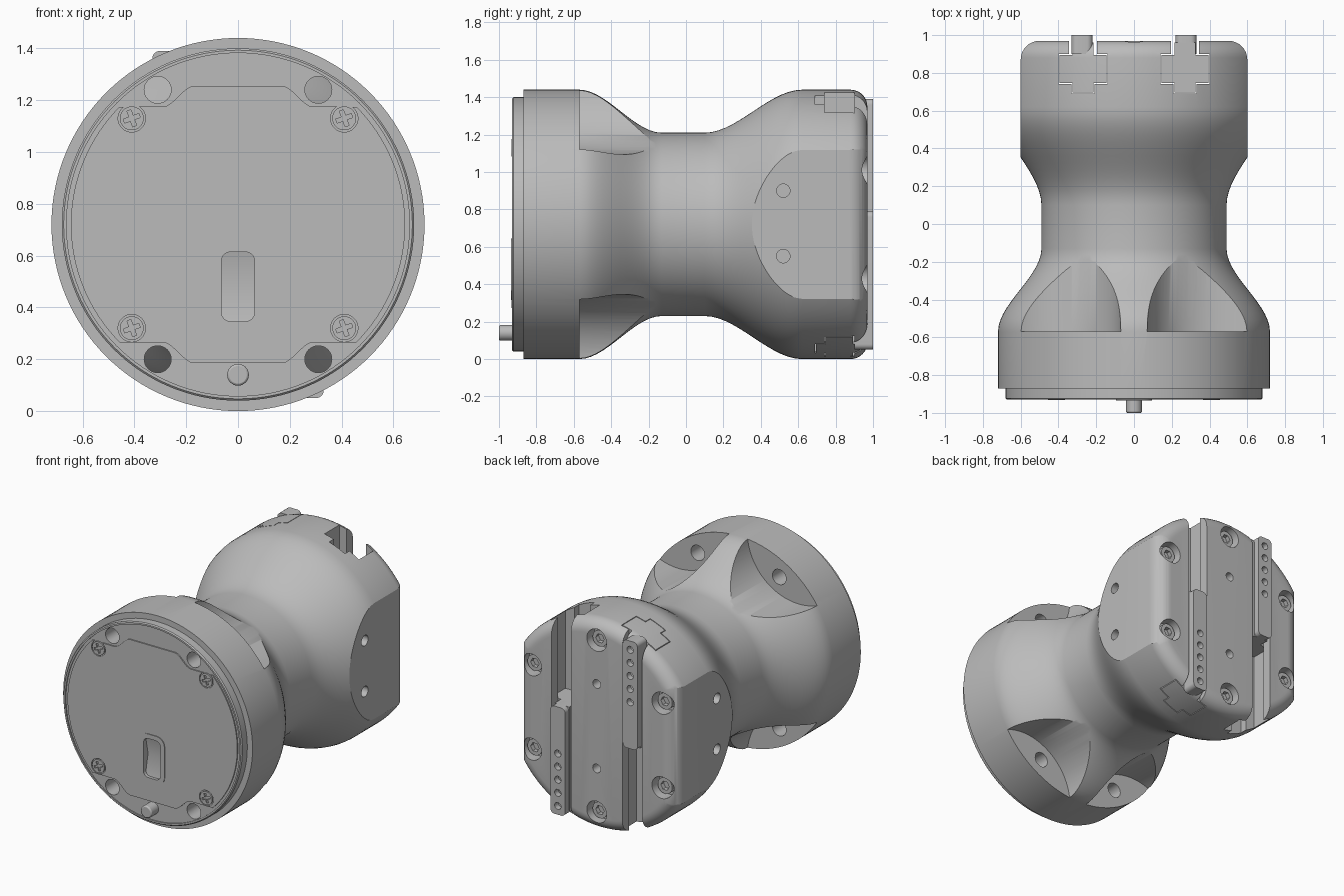
import bpy, bmesh, math
from mathutils import Matrix

cube = bpy.data.objects.get("Cube")
if cube:
    bpy.data.objects.remove(cube, do_unlink=True)

grey = bpy.data.materials.new("plain grey")
grey.use_nodes = True
COLOUR = (0.5, 0.5, 0.5, 1)
grey.diffuse_color = COLOUR
grey.node_tree.nodes["Principled BSDF"].inputs["Base Color"].default_value = COLOUR
MID = 0.72          # height of the main axis


def finish(name, bm):
    bmesh.ops.recalc_face_normals(bm, faces=bm.faces)
    mesh = bpy.data.meshes.new(name)
    bm.to_mesh(mesh)
    bm.free()
    mesh.materials.append(grey)
    ob = bpy.data.objects.new(name, mesh)
    bpy.context.collection.objects.link(ob)
    return ob


def prism(name, pts, axis, a, b):
    """Extrude a closed outline along one axis from a to b."""
    place = {"x": lambda p, t: (t, p[0], p[1]),
             "y": lambda p, t: (p[0], t, p[1]),
             "z": lambda p, t: (p[0], p[1], t)}[axis]
    bm = bmesh.new()
    low = [bm.verts.new(place(p, a)) for p in pts]
    top = [bm.verts.new(place(p, b)) for p in pts]
    bm.faces.new(low)
    bm.faces.new(top)
    for i in range(len(pts)):
        j = (i + 1) % len(pts)
        bm.faces.new((low[i], low[j], top[j], top[i]))
    return finish(name, bm)


def circle(x, z, r, n=32):
    return [(x + r * math.cos(i * math.tau / n), z + r * math.sin(i * math.tau / n))
            for i in range(n)]


def rod(name, x, z, r, a, b, n=32):
    return prism(name, circle(x, z, r, n), "y", a, b)


def rounded(x, z, w, h, r, n=6):
    """Rounded rectangle outline with half sizes w and h."""
    pts = []
    for k, (sx, sz) in enumerate([(1, 1), (-1, 1), (-1, -1), (1, -1)]):
        for i in range(n + 1):
            t = (k + i / n) * math.pi / 2
            pts.append((x + sx * (w - r) + r * math.cos(t),
                        z + sz * (h - r) + r * math.sin(t)))
    return pts


def lathe(name, profile, closed=False, n=128):
    """Turn (y, radius) points around the main axis."""
    bm = bmesh.new()
    rings = [[bm.verts.new((x, y, z)) for x, z in circle(0, MID, r, n)] for y, r in profile]
    pairs = list(zip(rings, rings[1:]))
    if closed:
        pairs.append((rings[-1], rings[0]))
    else:
        bm.faces.new(rings[0])
        bm.faces.new(rings[-1])
    for p, q in pairs:
        for i in range(n):
            j = (i + 1) % n
            bm.faces.new((p[i], p[j], q[j], q[i]))
    return finish(name, bm)


def boolean(ob, tools, op="DIFFERENCE"):
    for tool in tools:
        mod = ob.modifiers.new("cut", "BOOLEAN")
        mod.operation, mod.solver, mod.object = op, "EXACT", tool
    dg = bpy.context.evaluated_depsgraph_get()
    mesh = bpy.data.meshes.new_from_object(ob.evaluated_get(dg))
    ob.modifiers.clear()
    ob.data = mesh
    for tool in tools:
        bpy.data.objects.remove(tool, do_unlink=True)
    return ob


def mirrored(half):
    return half + [(-x, y) for x, y in reversed(half)]


def ease(t):
    return t * t * (3 - 2 * t)


CORNERS = [(sx, sz) for sx in (-1, 1) for sz in (-1, 1)]


# Body: flange, waist and rear bulge, with flattened sides
def body_shape(name):
    prof = [(-0.87, 0.72)]
    prof += [(-0.57 + 0.44 * i / 14, 0.72 - 0.23 * ease(i / 14)) for i in range(15)]
    prof += [(0.1 + 0.52 * i / 14, 0.49 + 0.23 * ease(i / 14)) for i in range(15)]
    arc = [(math.sin(i * math.pi / 16), math.cos(i * math.pi / 16)) for i in range(9)]
    prof += [(0.88 + 0.09 * s, 0.63 + 0.09 * c) for s, c in arc] + [(0.98, 0.62)]
    plan = [(0.8, -1.2), (0.8, 0), (0.6, 0)] + [(0.5 + 0.1 * c, 0.87 + 0.1 * s) for s, c in arc]
    return boolean(lathe(name, prof), [prism("plan", mirrored(plan), "z", -0.5, 2)], "INTERSECT")


body = body_shape("body")
cuts = []
for sx, sz in CORNERS:
    # scooped pockets behind the flange and their through holes
    cuts.append(rod("scoop", sx * 0.457, MID + sz * 0.764, 0.39, -0.57, 0.02, 96))
    cuts.append(rod("hole", sx * 0.31, MID + sz * 0.52, 0.052, -1, -0.5))
    # small holes in the flat sides
    side = circle(0.52, MID + 0.005 + sz * 0.175, 0.036, 24)
    cuts.append(prism("side_hole", side, "x", sx * 0.53, sx * 0.7))

# Rear slots with a T-shaped section
SLOT = [(0.06, 0.69), (0.06, 0.74), (0.13, 0.74), (0.13, 0.9), (0.075, 0.9), (0.075, 1.1)]
for sx in (-1, 1):
    outline = [(x + sx * 0.27, y) for x, y in mirrored(SLOT)]
    cuts.append(prism("slot", outline, "z", -0.2, 1.7))

# Rear screw recesses
REAR = [(0, 0.59), (0, -0.59)] + [(sx * 0.495, sz * 0.29) for sx, sz in CORNERS]
for x, z in REAR:
    cuts.append(rod("recess", x, MID + z, 0.075, 0.89, 1.1))
for sz in (-1, 1):
    cuts.append(rod("rear_hole", 0, MID + sz * 0.29, 0.03, 0.88, 1.1, 24))
boolean(body, cuts)

for x, z in REAR:
    head = rod("rear_screw", x, MID + z, 0.055, 0.88, 0.935)
    boolean(head, [rod("socket", x, MID + z, 0.032, 0.905, 1, 6)])

# Sliders: one fills the upper half of its slot, the other the lower half
CORE = [(0.056, 0.695), (0.056, 0.746), (0.125, 0.746), (0.125, 0.894), (0.055, 0.894), (0.055, 0.96)]
for sx, name in ((-1, "upper"), (1, "lower")):
    up = -sx
    x = sx * 0.275
    outline = [(px + sx * 0.27, y) for px, y in mirrored(CORE)]
    core = prism(name + "_slider", outline, "z", MID - up * 0.07, MID + up * 0.9)
    boolean(core, [body_shape("limit")], "INTERSECT")
    bar = prism(name + "_slider_bar", rounded(x, MID + up * 0.3, 0.056, 0.37, 0.03), "y", 0.9, 1.0)
    boolean(bar, [rod("pin_hole", x, MID + up * (0.61 - 0.09 * i), 0.024, 0.96, 1.1, 20)
                  for i in range(5)])

# Front plate with its raised rim
plate = lathe("front_plate", [(-0.86, 0.68), (-0.922, 0.68), (-0.922, 0.66)])
rim = lathe("front_rim", [(-0.91, 0.662), (-0.93, 0.662), (-0.93, 0.673), (-0.923, 0.68), (-0.91, 0.68)], True)

# Raised front panel, waisted round the corner holes
quarter = [(0.17 + 0.12 * i / 8, 0.535 - 0.08 * ease(i / 8)) for i in range(9)]
quarter += [(0.645 * math.cos(t), 0.645 * math.sin(t))
            for t in [math.radians(44.8 * (1 - i / 16)) for i in range(17)]]
half = quarter + [(x, -z) for x, z in reversed(quarter[:-1])]
panel = prism("front_panel", [(x, z + MID) for x, z in mirrored(half)], "y", -0.93, -0.9)
bezel = prism("window_bezel", rounded(0, 0.48, 0.095, 0.165, 0.06), "y", -0.935, -0.91)


def window(depth):
    return prism("window", rounded(0, 0.48, 0.064, 0.134, 0.035), "y", -1.1, depth)


SCREWS = [(sx * 0.41, MID + 0.005 + sz * 0.405) for sx, sz in CORNERS]
boolean(plate, [rod("hole", sx * 0.31, MID + sz * 0.52, 0.052, -1, -0.8) for sx, sz in CORNERS]
        + [window(-0.87)])
boolean(panel, [rod("sink", x, z, 0.053, -1, -0.915) for x, z in SCREWS] + [window(-0.8)])
boolean(bezel, [window(-0.8)])
prism("window_rocker", [(-0.865, 0.34), (-0.915, 0.34), (-0.885, 0.485), (-0.915, 0.62), (-0.865, 0.62)],
      "x", -0.07, 0.07)

# Cross-head screws
for x, z in SCREWS:
    head = rod("front_screw", x, z, 0.046, -0.932, -0.905)
    spin = Matrix.Rotation(math.radians(20), 2)
    for w, h in ((0.032, 0.008), (0.008, 0.032)):
        pts = [spin @ Matrix.Identity(2).col[0] * a + spin @ Matrix.Identity(2).col[1] * b
               for a, b in ((w, h), (-w, h), (-w, -h), (w, -h))]
        boolean(head, [prism("cross", [(x + p.x, z + p.y) for p in pts], "y", -1, -0.918)])

# Locating pin
pin = rod("locating_pin", 0, 0.14, 0.042, -1.0, -0.9)
bev = pin.modifiers.new("edge", "BEVEL")
bev.width, bev.segments = 0.008, 2

# Smooth shading with sharp edges kept
bpy.ops.object.select_all(action="DESELECT")
for ob in bpy.context.collection.objects:
    if ob.type == "MESH" and ob.data.materials and ob.data.materials[0] == grey:
        ob.select_set(True)
        bpy.context.view_layer.objects.active = ob
bpy.ops.object.shade_smooth_by_angle(angle=math.radians(30))
